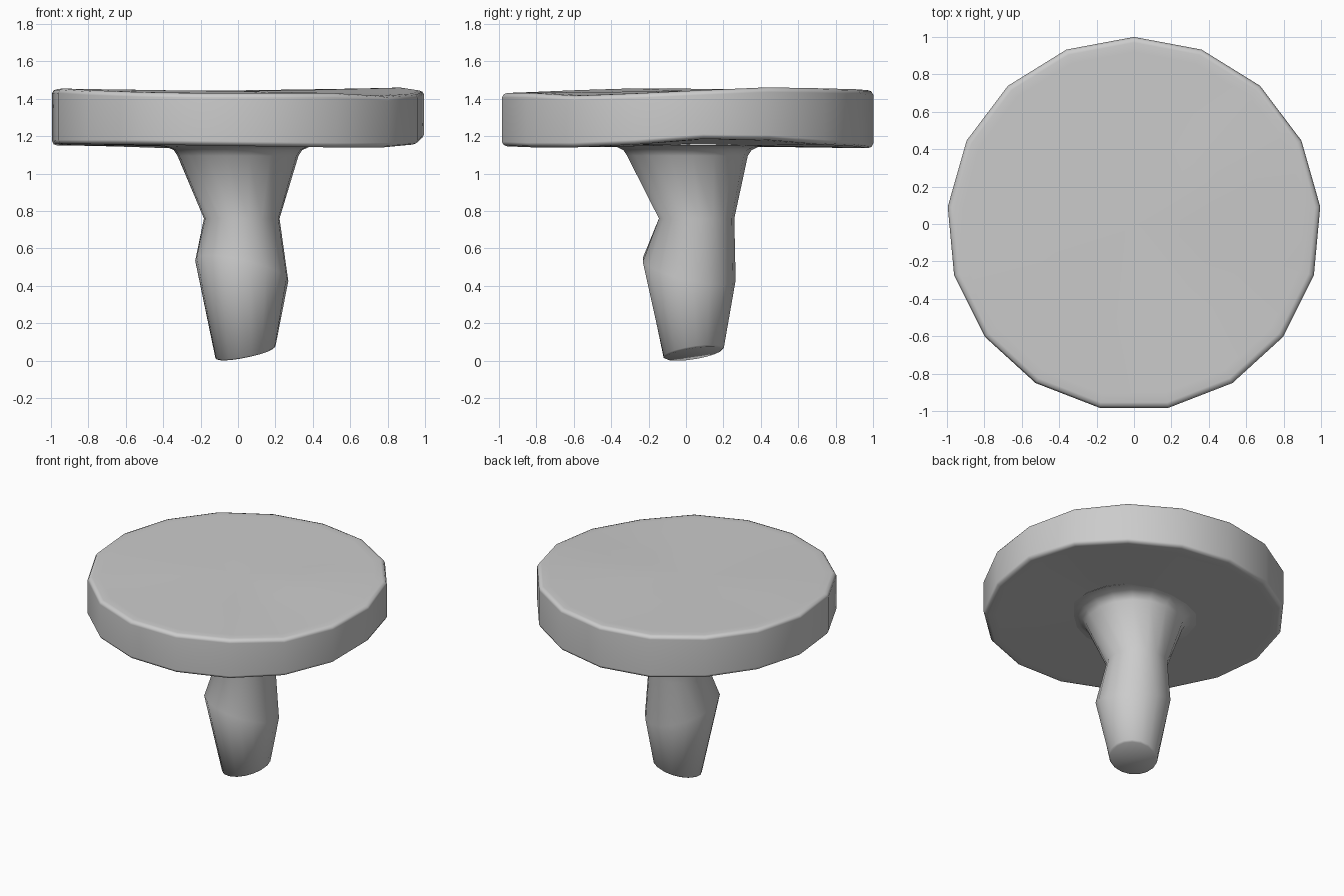
import bpy, bmesh, math

if "Cube" in bpy.data.objects:
    bpy.data.objects.remove(bpy.data.objects["Cube"], do_unlink=True)

SIDES = 17

grey = bpy.data.materials.new("pale grey")
grey.use_nodes = True
colour = (0.6, 0.6, 0.6, 1)
grey.diffuse_color = colour
grey.node_tree.nodes["Principled BSDF"].inputs["Base Color"].default_value = colour


def ring(radius, height, cx=0, cy=0, slope_x=0, slope_y=0):
    """Circle of points; height is a number or a list with one value per side."""
    points = []
    for i in range(SIDES):
        a = math.pi / 2 - i * math.tau / SIDES
        x, y = radius * math.cos(a), radius * math.sin(a)
        z = height[i] if isinstance(height, list) else height
        points.append((cx + x, cy + y, z + slope_x * x + slope_y * y))
    return points


def loft(name, rings, smooth_angle):
    """Skin a stack of rings and close both ends with fans."""
    bm = bmesh.new()
    loops = [[bm.verts.new(p) for p in r] for r in rings]
    for low, high in zip(loops, loops[1:]):
        for i in range(SIDES):
            j = (i + 1) % SIDES
            bm.faces.new((low[i], low[j], high[j], high[i]))
    for loop in (loops[0], loops[-1]):
        cap = bm.faces.new(loop)
        bmesh.ops.poke(bm, faces=[cap])
    bmesh.ops.recalc_face_normals(bm, faces=bm.faces)
    mesh = bpy.data.meshes.new(name)
    bm.to_mesh(mesh)
    bm.free()
    mesh.materials.append(grey)
    obj = bpy.data.objects.new(name, mesh)
    bpy.context.collection.objects.link(obj)
    bpy.ops.object.select_all(action="DESELECT")
    obj.select_set(True)
    bpy.context.view_layer.objects.active = obj
    bpy.ops.object.shade_smooth_by_angle(angle=math.radians(smooth_angle))
    return obj


# Uneven slab: rim height offsets in thousandths, clockwise from the back
top_wobble = [5, 10, 15, 20, 5, -12, -25, -10, -10, -10, -5, 5, 15, 12, 10, 10, 5]
base_wobble = [-15, -5, 5, 30, 35, 5, -10, -10, -5, 0, 5, 5, 5, 0, 0, -5, -15]


def rim(level, wobble, share=1):
    return [level + share * w / 1000 for w in wobble]


slab = loft("tabletop", [
    ring(0.45, rim(1.147, base_wobble, 0.3)),
    ring(0.92, rim(1.15, base_wobble, 0.9)),
    ring(0.97, rim(1.15, base_wobble)),
    ring(0.99, rim(1.157, base_wobble)),
    ring(1.0, rim(1.175, base_wobble)),
    ring(1.0, rim(1.415, top_wobble)),
    ring(0.99, rim(1.433, top_wobble)),
    ring(0.97, rim(1.44, top_wobble)),
    ring(0.92, rim(1.44, top_wobble, 0.9)),
    ring(0.45, rim(1.44, top_wobble, 0.4)),
], 80)
weighted = slab.modifiers.new("even shading", "WEIGHTED_NORMAL")
weighted.keep_sharp = True

# Lopsided carved stem, flaring into the slab
loft("pedestal", [
    ring(0.15, 0.038, 0.04, 0.04, 0.2, 0.15),
    ring(0.162, 0.046, 0.04, 0.04, 0.2, 0.15),
    ring(0.25, 0.485, 0.02, 0.015, -0.22, -0.22),
    ring(0.203, 0.76, 0.02, 0.055),
    ring(0.325, 1.095, 0, 0.005),
    ring(0.345, 1.125, 0, 0.005),
    ring(0.38, 1.142, 0, 0.005),
    ring(0.45, 1.15),
    ring(0.4, 1.2),
], 80)
